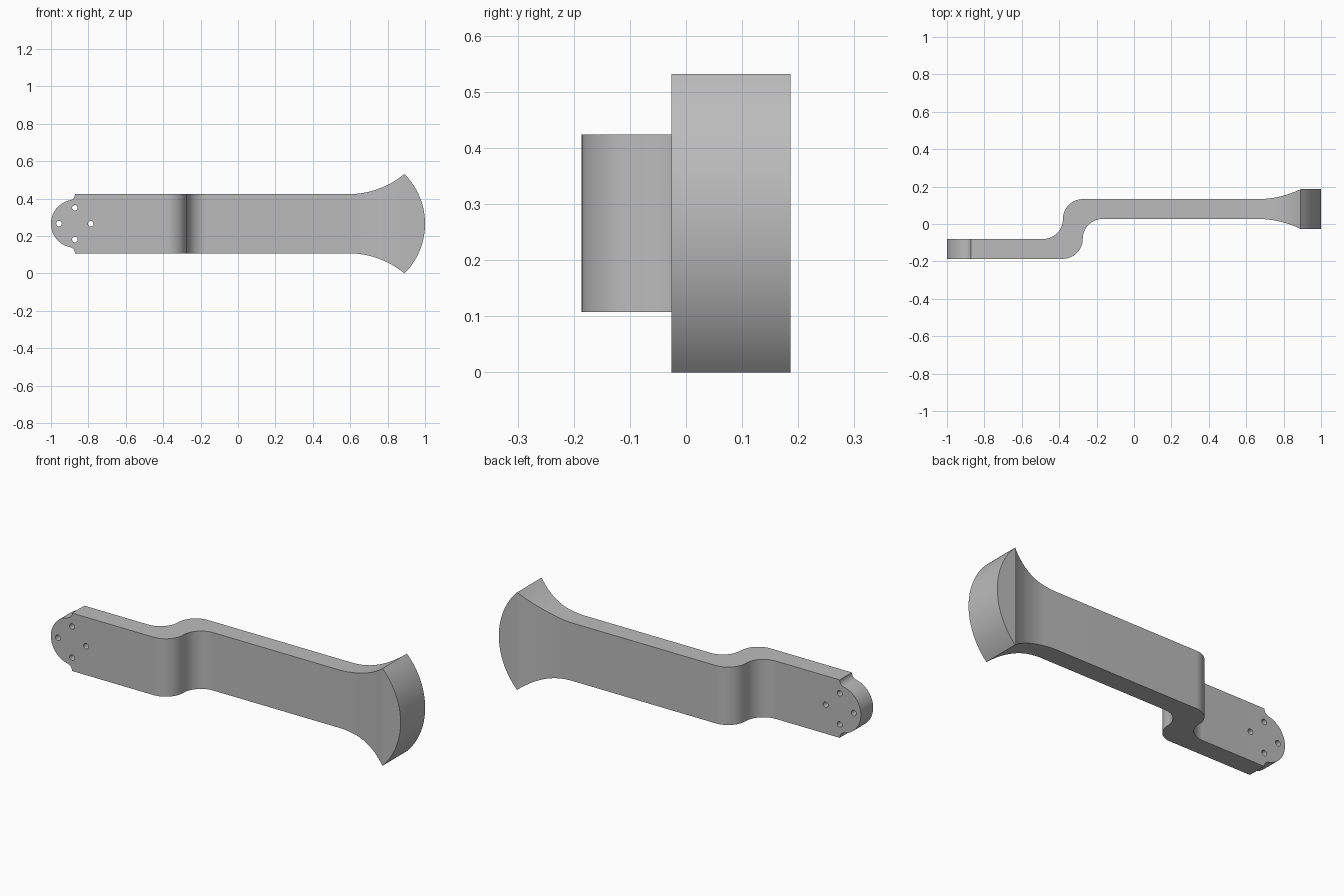
import bpy, bmesh
from math import sin, cos, radians, atan2, degrees, sqrt
from mathutils import Vector

cube = bpy.data.objects.get("Cube")
if cube:
    bpy.data.objects.remove(cube)

MID = 0.266      # height of the arm's centre line
HALF = 0.158     # half height of the arm
R = 0.106        # bend radius and plate thickness
HUB = -0.872     # x centre of the rounded tip


def arc(cx, cy, r, a0, a1, n=14):
    """Points along an arc, angles in degrees."""
    angles = [radians(a0 + (a1 - a0) * i / n) for i in range(n + 1)]
    return [(cx + r * cos(a), cy + r * sin(a)) for a in angles]


def flare(x0, y0, dx, dy, side):
    """Arc that leaves (x0, y0) level and ends dx, dy away on the given side."""
    r = (dx * dx + dy * dy) / (2 * dy)
    sweep = degrees(atan2(dx, r - dy))
    return arc(x0, y0 + side * r, r, -90 * side, side * (sweep - 90))


def prism(name, outline, axis, lo, hi):
    """Extrude a closed outline along z, or along y for an outline in x and z."""
    bm = bmesh.new()
    place = (lambda a, b: (a, b, lo)) if axis == "z" else (lambda a, b: (a, lo, b))
    face = bm.faces.new([bm.verts.new(place(a, b)) for a, b in outline])
    moved = bmesh.ops.extrude_face_region(bm, geom=[face])["geom"]
    step = Vector((0, 0, hi - lo) if axis == "z" else (0, hi - lo, 0))
    bmesh.ops.translate(bm, vec=step,
                        verts=[g for g in moved if isinstance(g, bmesh.types.BMVert)])
    bmesh.ops.remove_doubles(bm, verts=bm.verts, dist=0.0005)
    bmesh.ops.recalc_face_normals(bm, faces=bm.faces)
    mesh = bpy.data.meshes.new(name)
    bm.to_mesh(mesh)
    bm.free()
    obj = bpy.data.objects.new(name, mesh)
    bpy.context.collection.objects.link(obj)
    return obj


# Plan outline: offset bar with two bends and a thickened end
front_edge = ([(-1.05, -0.186)]
              + arc(-0.38, -0.08, R, -90, 0)
              + arc(-0.168, -0.079, R, 180, 90)
              + flare(0.66, 0.027, 0.23, 0.053, -1)
              + [(1.05, -0.026)])
back_edge = ([(-1.05, -0.08)]
             + arc(-0.486, 0.026, R, -90, 0)
             + arc(-0.274, 0.027, R, 180, 90)
             + flare(0.66, 0.133, 0.23, 0.053, 1)
             + [(1.05, 0.186)])
arm = prism("handle_arm", front_edge + back_edge[::-1], "z", -0.1, 0.65)

# Elevation outline: round tip, filleted shoulders, flared end with curved cap
tip_r = 0.128
fillet = (HALF ** 2 - tip_r ** 2) / (2 * tip_r)
meet = degrees(atan2(HALF, -fillet))
upper = (arc(HUB, 0, tip_r, 180, meet)
         + arc(HUB - fillet, HALF, fillet, meet - 180, 0, 8)
         + flare(0.59, HALF, 0.3, 0.108, 1))
cap_r = (0.11 ** 2 + MID ** 2) / 0.22
cap_a = degrees(atan2(MID, cap_r - 0.11))
upper += arc(1 - cap_r, 0, cap_r, cap_a, 0)
outline = upper + [(x, -z) for x, z in reversed(upper)]
side_cutter = prism("side_cutter", [(x, z + MID) for x, z in outline], "y", -0.3, 0.3)

# Four screw holes around the tip centre
cutters = [(side_cutter, "INTERSECT")]
for i in range(4):
    a = radians(90 * i)
    ring = arc(HUB + 0.085 * cos(a), MID + 0.085 * sin(a), 0.015, 0, 360, 20)[:-1]
    cutters.append((prism("hole_cutter", ring, "y", -0.3, 0.3), "DIFFERENCE"))

for cutter, operation in cutters:
    cutter.hide_render = True
    mod = arm.modifiers.new(cutter.name, "BOOLEAN")
    mod.operation = operation
    mod.solver = "EXACT"
    mod.object = cutter

# Bake the cuts, then drop the cutters
depsgraph = bpy.context.evaluated_depsgraph_get()
mesh = bpy.data.meshes.new_from_object(arm.evaluated_get(depsgraph))
arm.modifiers.clear()
arm.data = mesh
for cutter, _ in cutters:
    bpy.data.objects.remove(cutter)

# Plain grey finish
grey = bpy.data.materials.new("grey_metal")
grey.use_nodes = True
grey.diffuse_color = (0.5, 0.5, 0.5, 1)
grey.node_tree.nodes["Principled BSDF"].inputs["Base Color"].default_value = (0.5, 0.5, 0.5, 1)
mesh.materials.clear()
mesh.materials.append(grey)

# Smooth curves, crisp edges
bpy.ops.object.select_all(action="DESELECT")
arm.select_set(True)
bpy.context.view_layer.objects.active = arm
bpy.ops.object.shade_smooth_by_angle(angle=radians(25))
weighted = arm.modifiers.new("weighted_normals", "WEIGHTED_NORMAL")
weighted.keep_sharp = True
